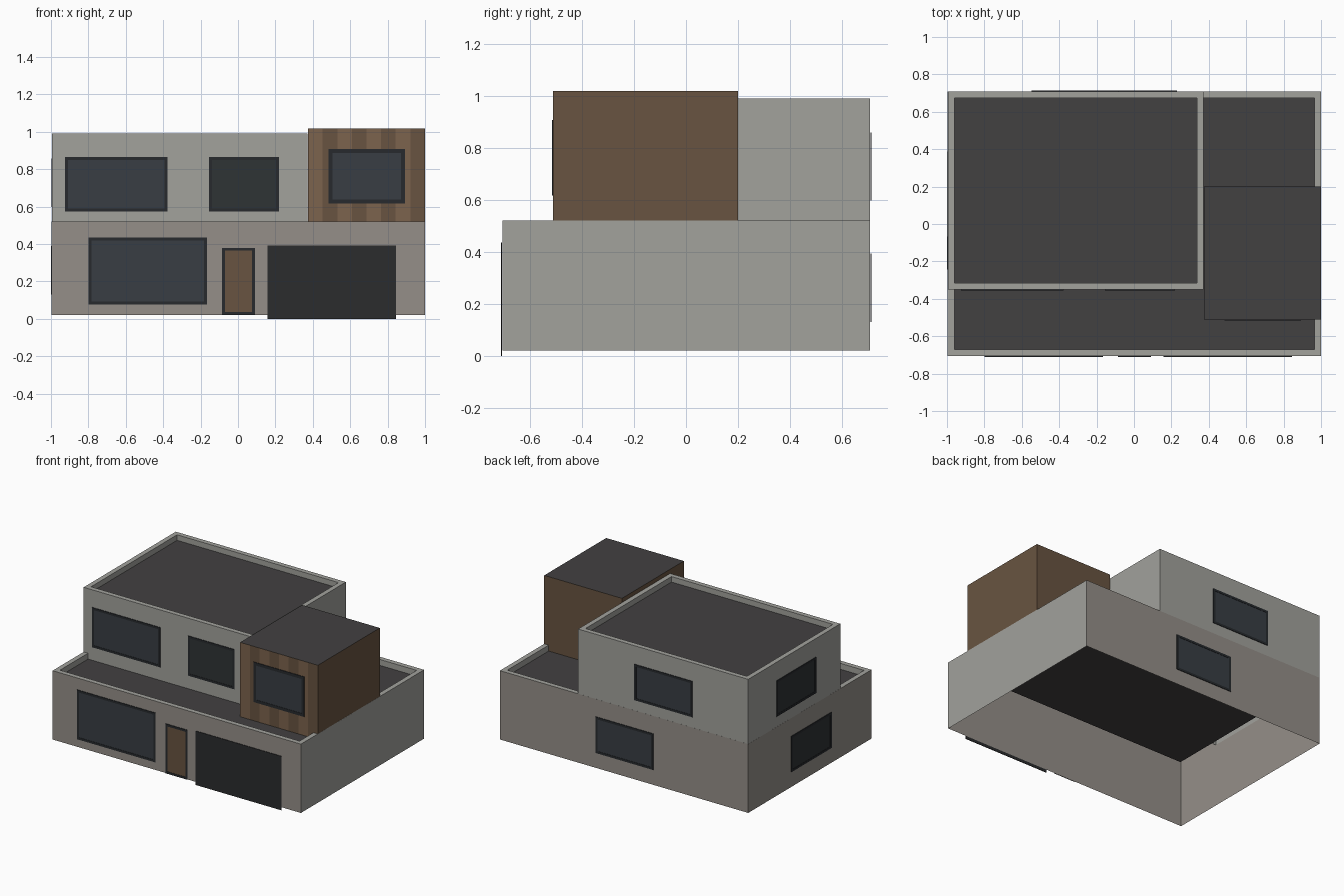
import bpy, bmesh
from mathutils import Vector

if "Cube" in bpy.data.objects:
    bpy.data.objects.remove(bpy.data.objects["Cube"])


def material(name, *rgb):
    m = bpy.data.materials.new(name)
    m.diffuse_color = (*rgb, 1)
    m.use_nodes = True
    m.node_tree.nodes["Principled BSDF"].inputs["Base Color"].default_value = m.diffuse_color
    return m


GREY = material("plaster", 0.36, 0.36, 0.335)
WARM = material("warm_plaster", 0.30, 0.275, 0.25)
ROOF = material("roofing", 0.055, 0.052, 0.053)
WOOD = material("wood", 0.14, 0.088, 0.052)
WOOD_LIGHT = material("wood_light", 0.20, 0.125, 0.075)
FRAME = material("frame", 0.02, 0.023, 0.027)
GLASS = material("glass", 0.04, 0.047, 0.056)
GLASS_DARK = material("glass_dark", 0.028, 0.033, 0.035)
GARAGE = material("garage_panel", 0.024, 0.025, 0.027)


def box(name, lo, hi, mats, face=None, border=0.0, depth=0.0, open_bottom=False, paint=()):
    """Box whose face pointing along `face` can be inset, sunk and given material 1."""
    lo, hi = Vector(lo), Vector(hi)
    bm = bmesh.new()
    bmesh.ops.create_cube(bm, size=1)
    for v in bm.verts:
        v.co = Vector([l + (h - l) * (c + 0.5) for l, h, c in zip(lo, hi, v.co)])
    bm.normal_update()

    def pick(direction):
        return max(bm.faces, key=lambda f: f.normal.dot(Vector(direction)))

    for direction, index in paint:
        pick(direction).material_index = index
    if open_bottom:
        bmesh.ops.delete(bm, geom=[pick((0, 0, -1))], context='FACES_ONLY')
    if face:
        panel = pick(face)
        if border:
            bmesh.ops.inset_region(bm, faces=[panel], thickness=border, use_even_offset=True)
        if depth:
            panel = bmesh.ops.extrude_discrete_faces(bm, faces=[panel])["faces"][0]
            bmesh.ops.translate(bm, verts=panel.verts, vec=Vector(face) * -depth)
        panel.material_index = 1
    mesh = bpy.data.meshes.new(name)
    bm.to_mesh(mesh)
    bm.free()
    for m in mats:
        mesh.materials.append(m)
    ob = bpy.data.objects.new(name, mesh)
    bpy.context.collection.objects.link(ob)
    return ob


def opening(name, side, plane, u0, u1, z0, z1, fill=GLASS, border=0.016):
    """Framed panel fixed on a wall; u runs along the wall."""
    near, far = 0.001, 0.005
    if side == "front":
        lo, hi, face = (u0, plane - far, z0), (u1, plane - near, z1), (0, -1, 0)
    elif side == "back":
        lo, hi, face = (u0, plane + near, z0), (u1, plane + far, z1), (0, 1, 0)
    else:
        lo, hi, face = (plane - far, u0, z0), (plane - near, u1, z1), (-1, 0, 0)
    return box(name, lo, hi, (FRAME, fill), face, border, 0.002)


UP = (0, 0, 1)
LEFT, FRONT, BACK = -0.996, -0.706, 0.708
UPPER_FRONT, BOX_FRONT = -0.35, -0.511
DECK = 0.477

# Ground and upper storeys: open shells with sunken roofs behind parapets
box("ground_floor", (LEFT, FRONT, 0.02), (1, BACK, 0.52), (GREY, ROOF, WARM), UP, 0.035,
    0.52 - DECK, True, [((0, -1, 0), 2), ((-1, 0, 0), 2), ((0, 1, 0), 2)])
box("upper_floor", (LEFT + 0.0005, UPPER_FRONT, DECK + 0.001), (0.372, BACK - 0.0005, 0.99),
    (GREY, ROOF), UP, 0.035, 0.04, True)

# Timber room on the right with a flat dark top
box("timber_room", (0.375, BOX_FRONT + 0.006, DECK + 0.001), (0.9995, 0.2, 1.018),
    (WOOD, ROOF), UP, open_bottom=True)
plank_width = (0.9995 - 0.375) / 8
for i in range(8):
    x = 0.375 + i * plank_width
    box(f"plank_{i + 1}", (x, BOX_FRONT, DECK + 0.001), (x + plank_width, BOX_FRONT + 0.006, 1.018),
        (WOOD if i % 2 else WOOD_LIGHT, ROOF), UP)

# Front openings
opening("front_lower_window", "front", FRONT, -0.798, -0.167, 0.077, 0.436)
opening("front_door", "front", FRONT, -0.086, 0.09, 0.02, 0.38, WOOD)
box("garage_door", (0.157, FRONT - 0.005, 0), (0.846, FRONT - 0.001, 0.392), (GARAGE,))
opening("front_upper_window_left", "front", UPPER_FRONT, -0.926, -0.377, 0.575, 0.864)
opening("front_upper_window_right", "front", UPPER_FRONT, -0.155, 0.219, 0.575, 0.864, GLASS_DARK)
opening("timber_room_window", "front", BOX_FRONT, 0.484, 0.893, 0.616, 0.907, GLASS, 0.021)

# Back and left openings
opening("back_lower_window", "back", BACK, -0.234, 0.23, 0.13, 0.393)
opening("back_upper_window", "back", BACK, -0.549, -0.083, 0.597, 0.858)
opening("left_lower_window", "left", LEFT, -0.244, 0.216, 0.13, 0.39, GLASS_DARK)
opening("left_upper_window", "left", LEFT, -0.067, 0.387, 0.597, 0.858, GLASS_DARK)
